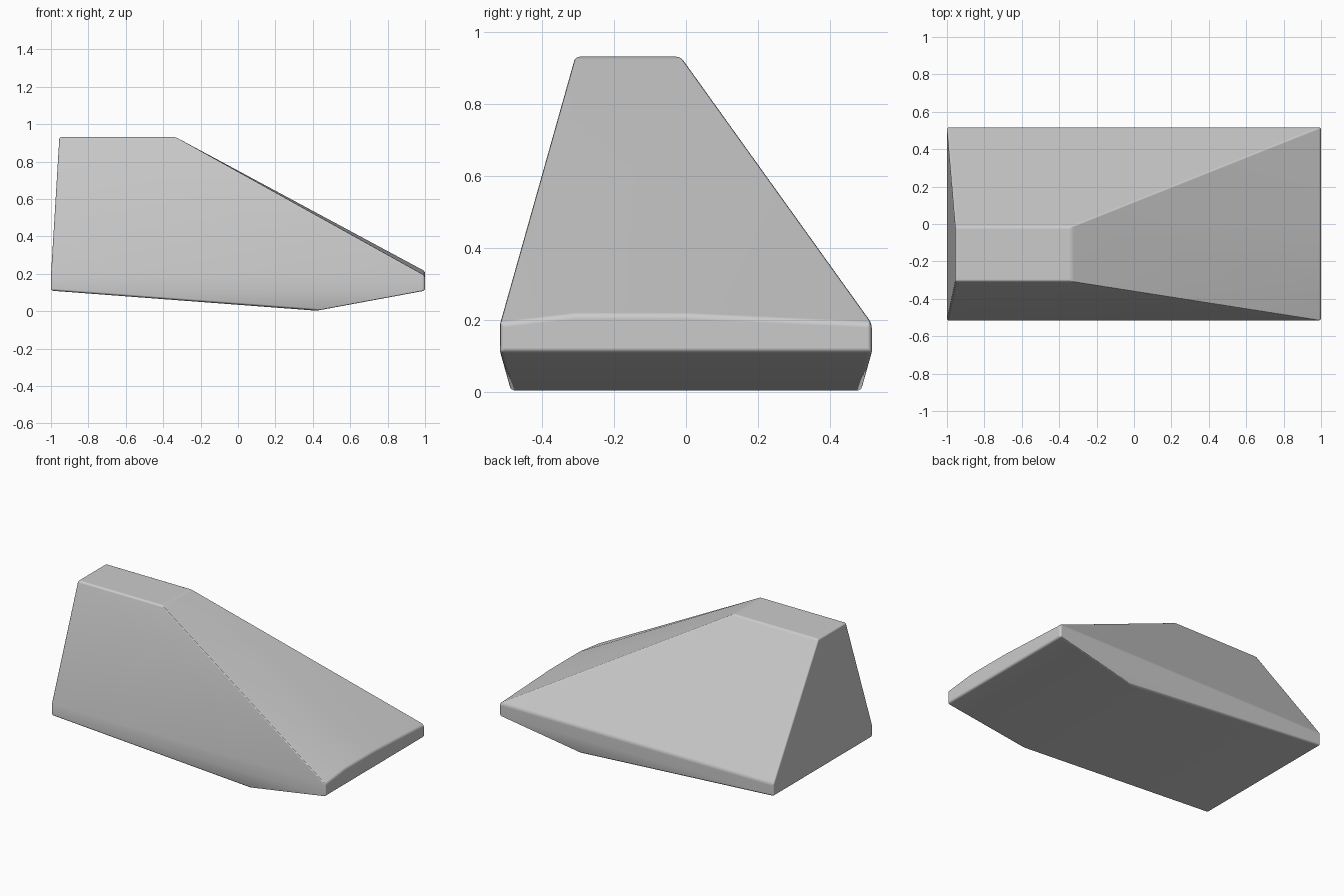
import bpy, bmesh, math

cube = bpy.data.objects.get("Cube")
if cube:
    bpy.data.objects.remove(cube, do_unlink=True)

# Single stone-grey colour
grey = bpy.data.materials.new("light_grey")
grey.use_nodes = True
colour = (0.6, 0.6, 0.6, 1)
grey.diffuse_color = colour
grey.node_tree.nodes["Principled BSDF"].inputs["Base Color"].default_value = colour

HALF_W = 0.517
RIM_LOW, RIM_HIGH = 0.11, 0.19

# Rim slab corners
points = [(x, y, z) for x in (-1, 1) for y in (-HALF_W, HALF_W)
          for z in (RIM_LOW, RIM_HIGH)]
# Flat top, keel line underneath and raised lip at the ramp end
points += [(x, y, 0.932) for x in (-0.955, -0.335) for y in (-0.308, -0.015)]
points += [(0.42, y, 0.003) for y in (-0.487, 0.487)]
points += [(1, y, 0.214) for y in (-0.31, 0.0)]

# Wedge block as the hull of its corners
bm = bmesh.new()
for p in points:
    bm.verts.new(p)
bmesh.ops.convex_hull(bm, input=bm.verts)
bmesh.ops.dissolve_limit(bm, angle_limit=math.radians(1),
                         verts=bm.verts, edges=bm.edges)
bmesh.ops.recalc_face_normals(bm, faces=bm.faces)
mesh = bpy.data.meshes.new("wedge_block")
bm.to_mesh(mesh)
bm.free()
mesh.materials.append(grey)
block = bpy.data.objects.new("wedge_block", mesh)
bpy.context.collection.objects.link(block)

# Small rounded edges
bevel = block.modifiers.new("soft_edges", 'BEVEL')
bevel.width = 0.012
bevel.segments = 3
bevel.limit_method = 'ANGLE'
bevel.angle_limit = math.radians(20)
bevel.harden_normals = True

bpy.context.view_layer.objects.active = block
block.select_set(True)
bpy.ops.object.shade_smooth_by_angle(angle=math.radians(30))
